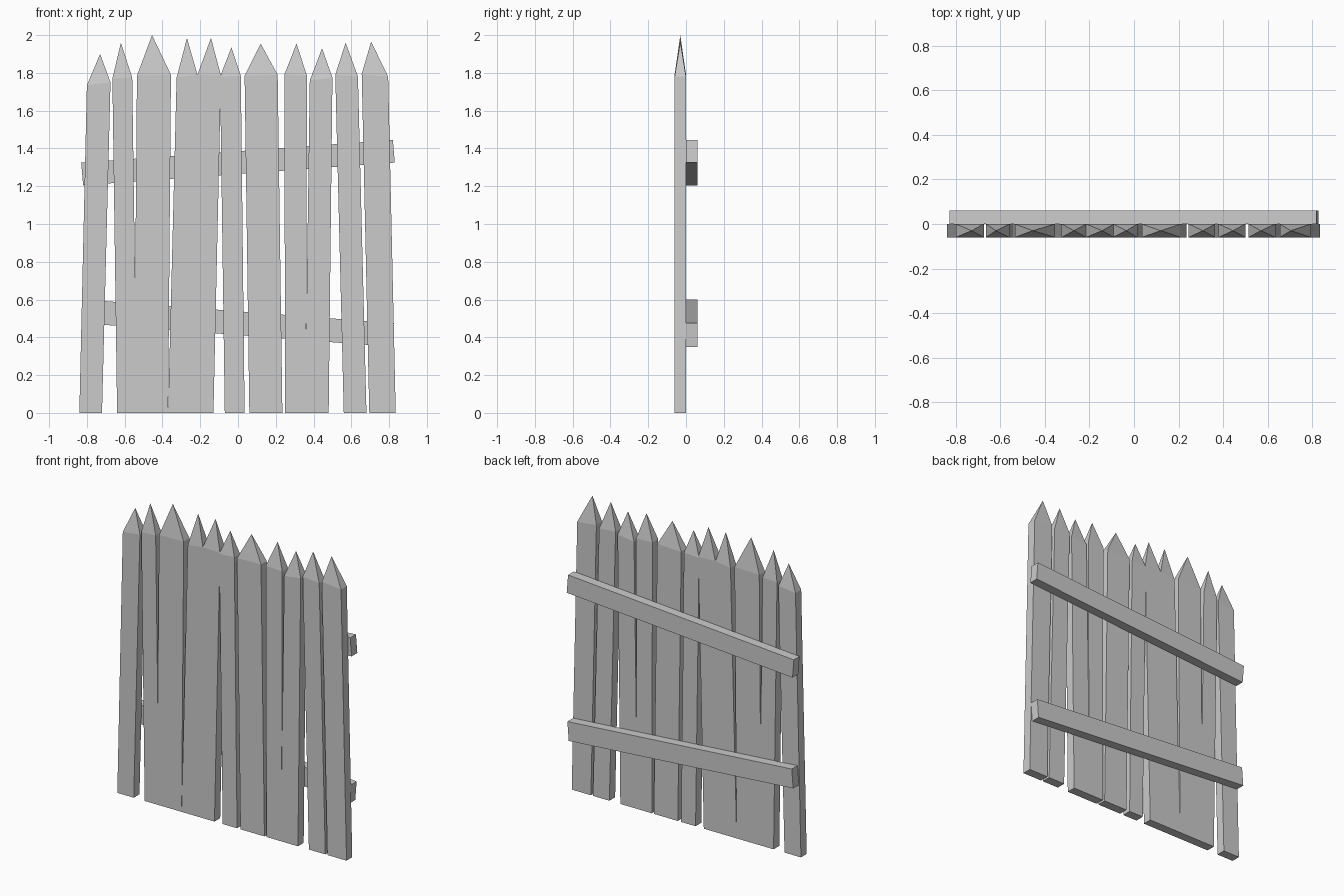
import bpy
import bmesh

cube = bpy.data.objects.get("Cube")
if cube:
    bpy.data.objects.remove(cube, do_unlink=True)

grey = bpy.data.materials.new("plain_grey")
grey.use_nodes = True
colour = (0.6, 0.6, 0.6, 1)
grey.diffuse_color = colour
grey.node_tree.nodes["Principled BSDF"].inputs["Base Color"].default_value = colour

DEPTH = 0.06


def board(name, outline, y, tip=None):
    """Quad outline in x/z, extruded along y, with an optional pyramid tip.
    The outline runs bottom left, bottom right, top right, top left."""
    bm = bmesh.new()
    front = [bm.verts.new((x, y, z)) for x, z in outline]
    back = [bm.verts.new((x, y + DEPTH, z)) for x, z in outline]
    bm.faces.new(front)
    bm.faces.new(back[::-1])
    for i in range(4):
        j = (i + 1) % 4
        if tip and i == 2:
            continue
        bm.faces.new((front[i], back[i], back[j], front[j]))
    if tip:
        apex = bm.verts.new((tip[0], y + DEPTH / 2, tip[1]))
        ring = (front[3], front[2], back[2], back[3])
        for i in range(4):
            bm.faces.new((ring[i], ring[(i + 1) % 4], apex))
    bmesh.ops.recalc_face_normals(bm, faces=bm.faces)
    mesh = bpy.data.meshes.new(name)
    bm.to_mesh(mesh)
    bm.free()
    mesh.materials.append(grey)
    bpy.context.collection.objects.link(bpy.data.objects.new(name, mesh))


# Pickets: foot left/right, shoulder left/right, shoulder heights, tip x/z
pickets = [
    (-0.84, -0.72, -0.80, -0.675, 1.735, 1.75, -0.73, 1.90),
    (-0.64, -0.535, -0.665, -0.56, 1.77, 1.775, -0.62, 1.96),
    (-0.55, -0.37, -0.535, -0.355, 1.785, 1.79, -0.455, 2.0),
    (-0.37, -0.25, -0.325, -0.215, 1.775, 1.79, -0.27, 1.985),
    (-0.25, -0.13, -0.215, -0.09, 1.79, 1.785, -0.143, 1.985),
    (-0.07, 0.035, -0.095, 0.015, 1.78, 1.785, -0.035, 1.935),
    (0.06, 0.235, 0.035, 0.21, 1.785, 1.79, 0.12, 1.955),
    (0.25, 0.36, 0.245, 0.365, 1.79, 1.785, 0.31, 1.955),
    (0.355, 0.48, 0.38, 0.50, 1.76, 1.775, 0.445, 1.93),
    (0.56, 0.68, 0.515, 0.635, 1.79, 1.78, 0.57, 1.96),
    (0.695, 0.835, 0.655, 0.795, 1.795, 1.78, 0.705, 1.965),
]
for i, (f0, f1, s0, s1, z0, z1, tx, tz) in enumerate(pickets):
    board(f"picket_{i + 1}", [(f0, 0), (f1, 0), (s1, z1), (s0, z0)], -DEPTH, (tx, tz))

# Slanted rails across the back
board("upper_rail", [(-0.82, 1.205), (0.83, 1.325), (0.82, 1.445), (-0.83, 1.325)], 0)
board("lower_rail", [(-0.825, 0.475), (0.815, 0.35), (0.825, 0.475), (-0.815, 0.60)], 0)
